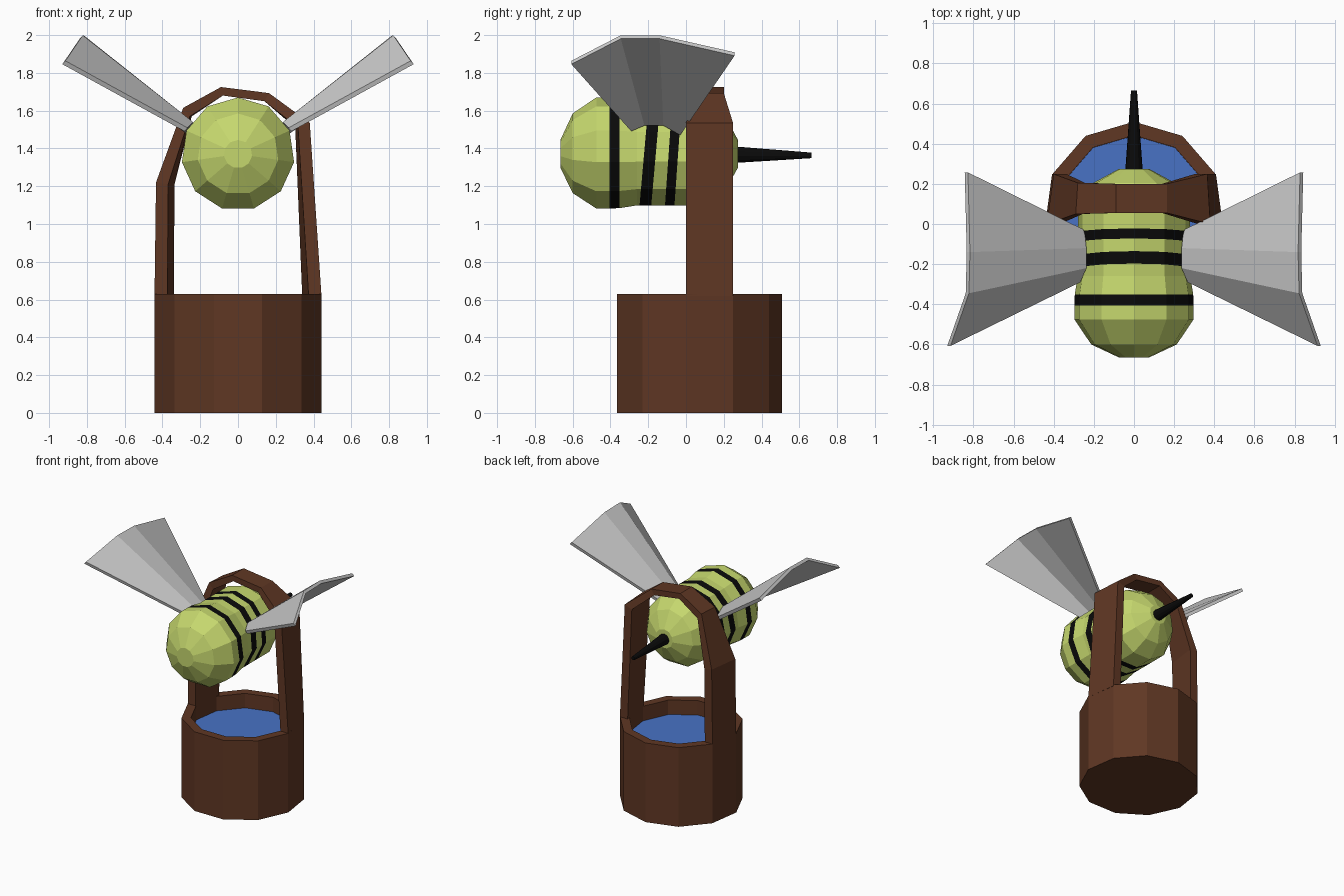
import bpy, bmesh, math
from mathutils import Vector

if "Cube" in bpy.data.objects:
    bpy.data.objects.remove(bpy.data.objects["Cube"])

N = 11  # sides of every round part


def material(name, rgb):
    m = bpy.data.materials.new(name)
    m.diffuse_color = (*rgb, 1)
    m.use_nodes = True
    m.node_tree.nodes["Principled BSDF"].inputs["Base Color"].default_value = m.diffuse_color
    return m


WOOD = material("brown wood", (0.115, 0.038, 0.017))
YELLOW = material("yellow green", (0.56, 0.68, 0.155))
BLACK = material("black", (0.003, 0.003, 0.003))
WATER = material("blue water", (0.065, 0.17, 0.56))
WING = material("light grey", (0.58, 0.58, 0.58))


def loft(name, rings, mats, index=lambda i: 0):
    """Skin a list of closed rings and cap both ends; index(i) colours band i."""
    bm = bmesh.new()
    vr = [[bm.verts.new(p) for p in r] for r in rings]
    for i, (a, b) in enumerate(zip(vr, vr[1:])):
        n = len(a)
        for k in range(n):
            f = bm.faces.new((a[k], a[(k + 1) % n], b[(k + 1) % n], b[k]))
            f.material_index = index(i)
    bm.faces.new(vr[0])
    bm.faces.new(vr[-1])
    bmesh.ops.recalc_face_normals(bm, faces=bm.faces)
    me = bpy.data.meshes.new(name)
    bm.to_mesh(me)
    bm.free()
    for m in mats:
        me.materials.append(m)
    ob = bpy.data.objects.new(name, me)
    bpy.context.collection.objects.link(ob)
    return ob


CY = 0.063  # bucket centre in y


def ring_z(r, z):
    return [(r * math.sin(k * math.tau / N), CY + r * math.cos(k * math.tau / N), z)
            for k in range(N)]


def ring_y(r, y, tilt=0.0, z=1.37):
    return [(r * math.sin(k * math.tau / N), y + tilt * math.cos(k * math.tau / N),
             z + r * math.cos(k * math.tau / N)) for k in range(N)]


# Bucket with hollow top, and the water inside
loft("bucket", [ring_z(0.4465, 0), ring_z(0.4465, 0.63), ring_z(0.378, 0.63),
                ring_z(0.378, 0.50)], [WOOD])
loft("water", [ring_z(0.377, 0.495), ring_z(0.377, 0.515)], [WATER])

# Handle strap: outer x, outer z, inner x, inner z, front y, back y, inward skew at back
sections = [
    (-0.442, 0.62, -0.374, 0.62, 0.0, 0.249, 0.034),
    (-0.434, 1.22, -0.370, 1.21, 0.0, 0.249, 0.034),
    (-0.290, 1.615, -0.255, 1.57, 0.05, 0.205, 0.01),
    (-0.090, 1.725, -0.080, 1.68, 0.055, 0.20, 0.0),
    (0.164, 1.693, 0.140, 1.65, 0.055, 0.20, 0.0),
    (0.380, 1.535, 0.318, 1.51, 0.0, 0.249, 0.015),
    (0.442, 0.62, 0.374, 0.62, 0.0, 0.249, 0.034),
]
rings = []
for xo, zo, xi, zi, y0, y1, sk in sections:
    s = math.copysign(sk, xo)
    rings.append([(xo, y0, zo), (xo - s, y1, zo), (xi - s, y1, zi), (xi, y0, zi)])
loft("handle", rings, [WOOD])

# Bee body: radius, y, tilt, and whether the following band is a stripe
profile = [
    (0.075, -0.665, 0, 0), (0.215, -0.60, 0, 0), (0.300, -0.475, 0, 0),
    (0.300, -0.405, 0, 1), (0.298, -0.352, 0, 0), (0.283, -0.260, 0, 0),
    (0.283, -0.222, 0.025, 1), (0.283, -0.160, 0.025, 0),
    (0.283, -0.092, 0.02, 1), (0.283, -0.042, 0.02, 0),
    (0.283, 0.09, 0, 0), (0.205, 0.205, 0, 0), (0.075, 0.275, 0, 0),
]
loft("bee_body", [ring_y(r, y, t) for r, y, t, _ in profile], [YELLOW, BLACK],
     lambda i: profile[i][3])

# Stinger
loft("stinger", [ring_y(0.045, 0.25, z=1.366), ring_y(0.015, 0.665, z=1.363)], [BLACK])

# Wings: folded fans with a little thickness
root = [(0.255, -0.03, 1.48), (0.245, -0.12, 1.53), (0.245, -0.22, 1.53), (0.275, -0.29, 1.50)]
tip = [(0.835, 0.257, 1.90), (0.825, -0.14, 1.99), (0.83, -0.345, 1.99), (0.922, -0.607, 1.855)]
thick = Vector((-0.008, 0, 0.009))
for side, label in ((1, "right_wing"), (-1, "left_wing")):
    rings = []
    for a, b in zip(root, tip):
        a, b = Vector(a), Vector(b)
        ring = [a - thick, b - thick, b + thick, a + thick]
        rings.append([(side * p.x, p.y, p.z) for p in ring])
    loft(label, rings, [WING])
